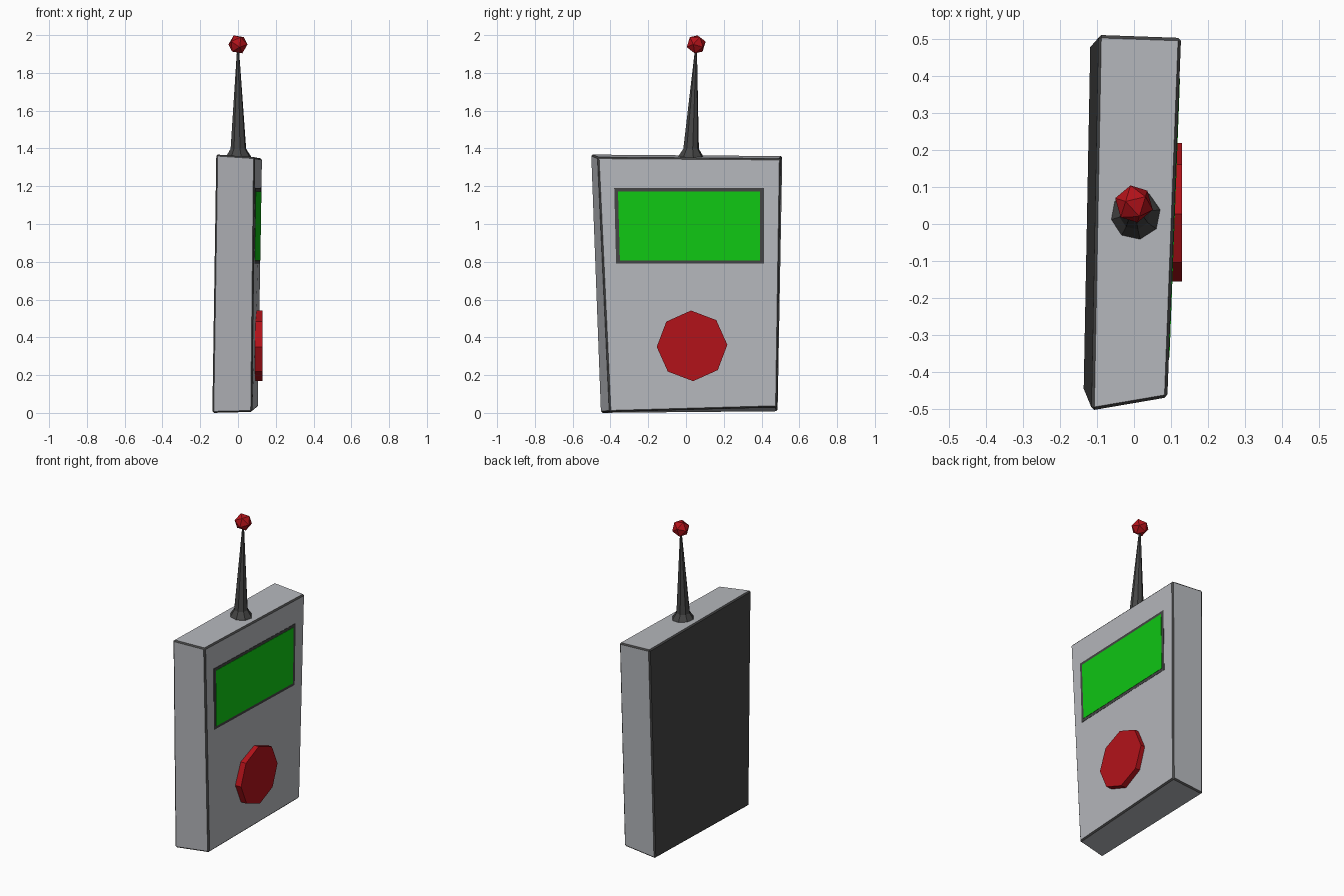
import bpy, bmesh, math
from mathutils import Vector

if "Cube" in bpy.data.objects:
    bpy.data.objects.remove(bpy.data.objects["Cube"])


def material(name, rgb):
    m = bpy.data.materials.new(name)
    m.diffuse_color = (*rgb, 1)
    m.use_nodes = True
    m.node_tree.nodes["Principled BSDF"].inputs["Base Color"].default_value = m.diffuse_color
    return m


LIGHT = material("light_grey", (0.47, 0.48, 0.51))
DARK = material("dark_grey", (0.06, 0.06, 0.06))
RED = material("red", (0.45, 0.006, 0.01))
GREEN = material("green", (0.005, 0.58, 0.007))


def make(name, bm, *mats):
    bmesh.ops.recalc_face_normals(bm, faces=bm.faces[:])
    me = bpy.data.meshes.new(name)
    bm.to_mesh(me)
    bm.free()
    for m in mats:
        me.materials.append(m)
    ob = bpy.data.objects.new(name, me)
    bpy.context.collection.objects.link(ob)
    return ob


def loft(name, rings, *mats):
    """Closed solid through rings with equal point counts."""
    bm = bmesh.new()
    loops = [[bm.verts.new(p) for p in r] for r in rings]
    n = len(loops[0])
    for a, b in zip(loops, loops[1:]):
        for i in range(n):
            j = (i + 1) % n
            bm.faces.new((a[i], a[j], b[j], b[i]))
    bm.faces.new(loops[0][::-1])
    bm.faces.new(loops[-1])
    return make(name, bm, *mats)


# crooked case: back and control faces, each bottom -y, bottom +y, top +y, top -y
back = [(-.136, -.452, 0), (-.118, .485, .008), (-.096, .51, 1.36), (-.115, -.503, 1.368)]
front = [(.075, -.405, .005), (.105, .482, .03), (.127, .502, 1.347), (.09, -.468, 1.354)]
case = loft("case", [back, front], LIGHT, DARK)
case.data.polygons[4].material_index = 1  # dark back panel
bevel = case.modifiers.new("dark_edges", 'BEVEL')
bevel.width = 0.008
bevel.segments = 1
bevel.limit_method = 'NONE'
bevel.material = 1


def on_front(y, z, lift):
    """Point on the slanted control face, raised by lift."""
    a, b, c, d = (Vector(p) for p in front)
    t = (z - .02) / 1.33
    lo, hi = a.lerp(d, t), b.lerp(c, t)
    return lo.lerp(hi, (y - lo.y) / (hi.y - lo.y)).x + lift, y, z


# display: dark frame with green panel
def panel(name, y0, y1, z0, z1, lift, mat):
    pts = [(y0 + .01, z0), (y1, z0), (y1, z1), (y0, z1)]
    loft(name, [[on_front(y, z, h) for y, z in pts] for h in (-.02, lift)], mat)


panel("screen_frame", -.38, .413, .79, 1.19, .002, DARK)
panel("screen", -.36, .393, .808, 1.172, .004, GREEN)


# octagonal push button
def ring(axis, r, c, sides=8, turn=0.0):
    out = []
    for i in range(sides):
        t = turn + math.tau * i / sides
        u, v = r * math.cos(t), r * math.sin(t)
        out.append((c[0], c[1] + u, c[2] + v) if axis == 'x' else (c[0] + u, c[1] + v, c[2]))
    return out


loft("button", [ring('x', .187, (x, .032, .355), turn=.03) for x in (.07, .13)], RED)

# leaning aerial with flared foot
loft("aerial", [ring('z', r, (x, y, z), turn=.2) for r, x, y, z in
                ((.07, .003, .025, 1.35), (.065, .003, .025, 1.362),
                 (.042, .002, .027, 1.398), (.005, 0, .053, 1.93))], DARK)

# aerial tip
bpy.ops.mesh.primitive_ico_sphere_add(subdivisions=1, radius=.053, location=(0, .054, 1.951),
                                      rotation=(.3, math.pi / 2, 0))
tip = bpy.context.object
tip.name = "aerial_tip"
tip.data.materials.append(RED)
